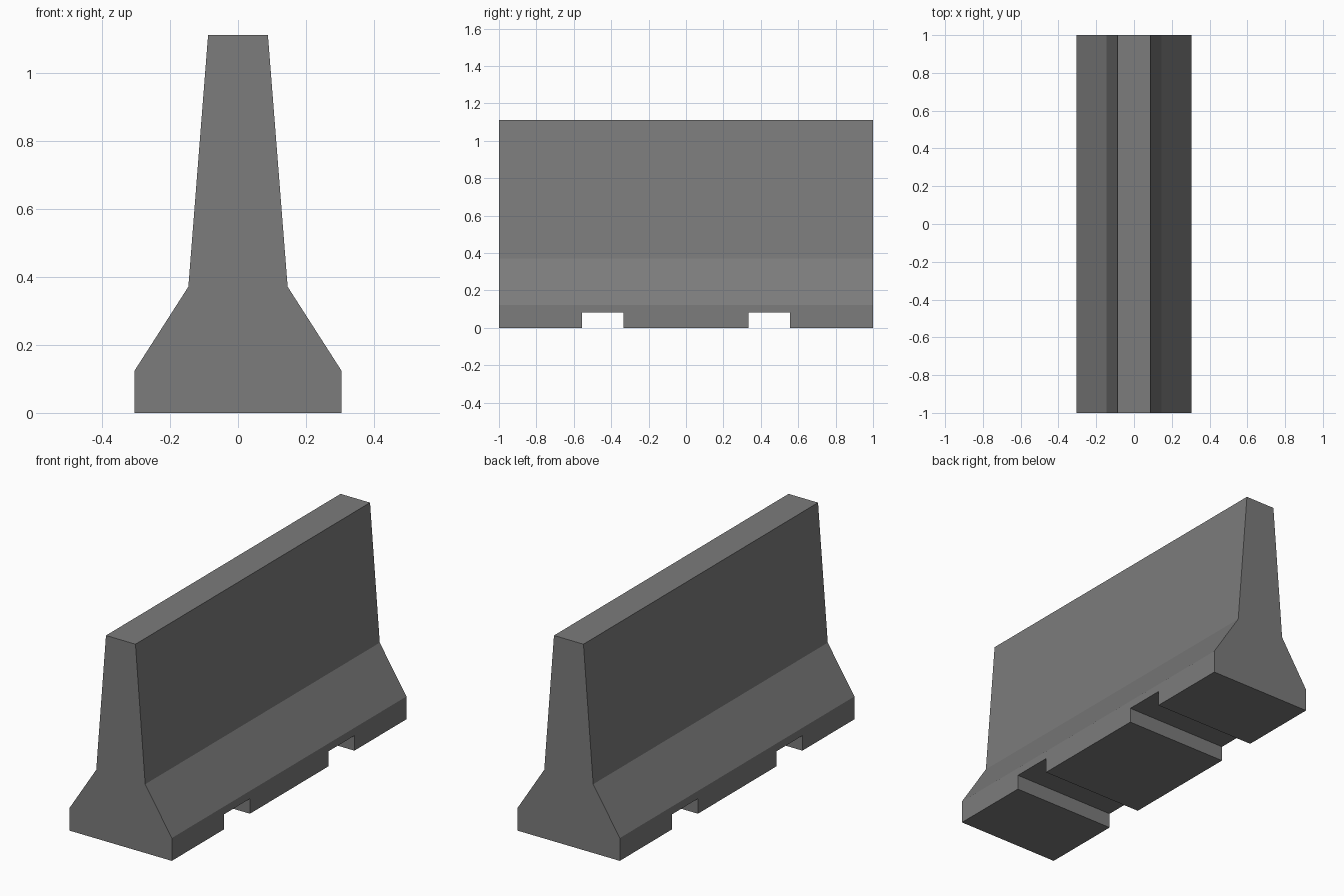
import bpy, bmesh

if "Cube" in bpy.data.objects:
    bpy.data.objects.remove(bpy.data.objects["Cube"])

# Concrete colour
concrete = bpy.data.materials.new("concrete grey")
concrete.diffuse_color = (0.2, 0.2, 0.2, 1)
concrete.use_nodes = True
concrete.node_tree.nodes["Principled BSDF"].inputs["Base Color"].default_value = concrete.diffuse_color


def prism(name, profile, y0, y1):
    """Extrude an (x, z) profile from y0 to y1."""
    bm = bmesh.new()
    face = bm.faces.new([bm.verts.new((x, y0, z)) for x, z in profile])
    ext = bmesh.ops.extrude_face_region(bm, geom=[face])
    verts = [v for v in ext["geom"] if isinstance(v, bmesh.types.BMVert)]
    bmesh.ops.translate(bm, verts=verts, vec=(0, y1 - y0, 0))
    bmesh.ops.recalc_face_normals(bm, faces=bm.faces)
    mesh = bpy.data.meshes.new(name)
    bm.to_mesh(mesh)
    bm.free()
    mesh.materials.append(concrete)
    obj = bpy.data.objects.new(name, mesh)
    bpy.context.collection.objects.link(obj)
    return obj


# Barrier body: vertical foot, sloped shoulder, tapered wall
half = [(0.305, 0), (0.305, 0.123), (0.146, 0.371), (0.088, 1.111)]
profile = half + [(-x, z) for x, z in reversed(half)]
barrier = prism("concrete_barrier", profile, -1, 1)

# Two forklift slots through the base
slot = [(-0.5, -0.2), (0.5, -0.2), (0.5, 0.081), (-0.5, 0.081)]
for label, y0, y1 in (("front", -0.557, -0.334), ("back", 0.334, 0.557)):
    cutter = prism(label + "_slot_cutter", slot, y0, y1)
    cutter.hide_render = True
    cutter.display_type = 'WIRE'
    mod = barrier.modifiers.new(label + " slot", 'BOOLEAN')
    mod.operation = 'DIFFERENCE'
    mod.solver = 'EXACT'
    mod.object = cutter
